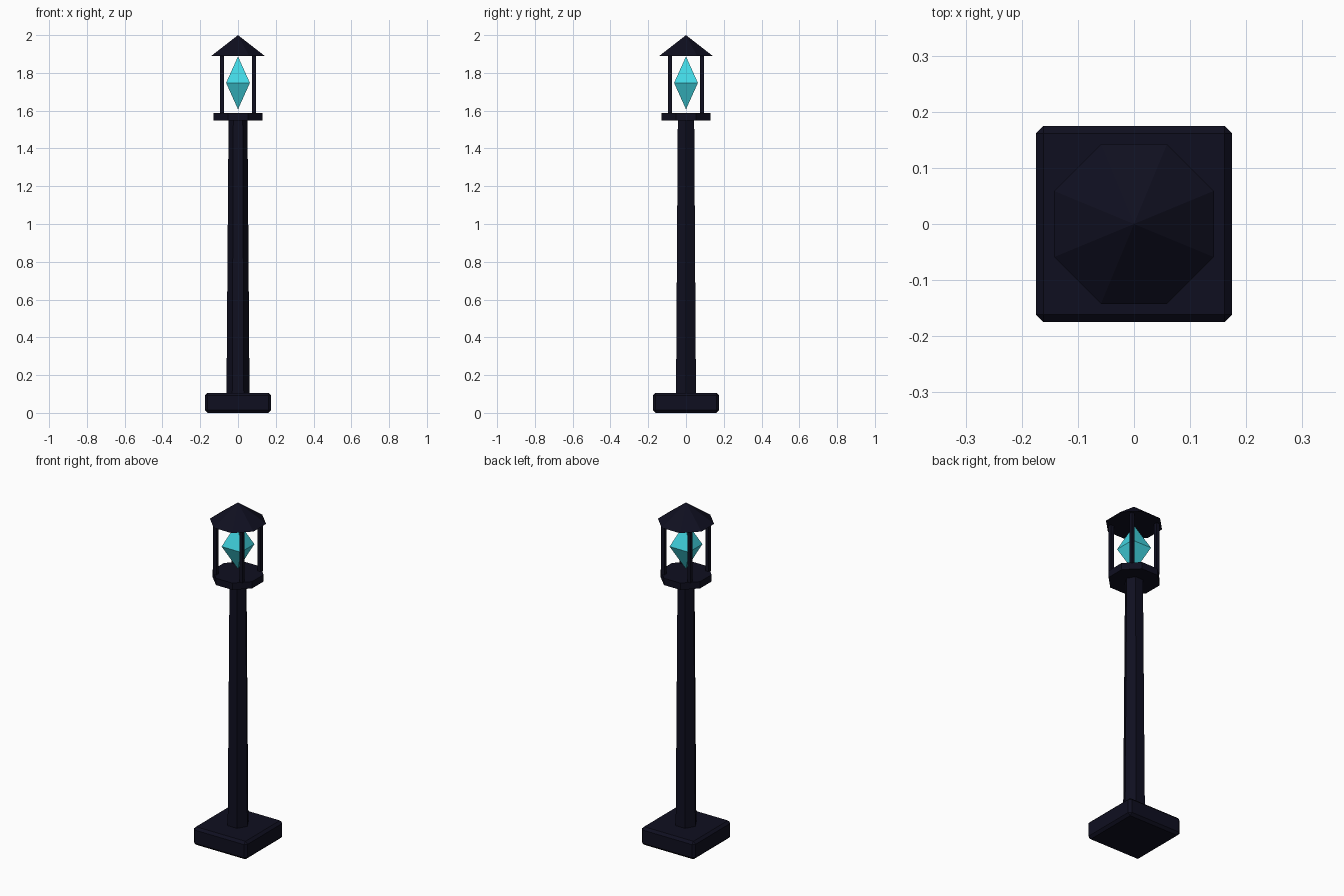
import bpy, bmesh, math
from mathutils import Matrix

if "Cube" in bpy.data.objects:
    bpy.data.objects.remove(bpy.data.objects["Cube"])


def material(name, rgb):
    m = bpy.data.materials.new(name)
    m.diffuse_color = (*rgb, 1.0)
    m.use_nodes = True
    m.node_tree.nodes["Principled BSDF"].inputs["Base Color"].default_value = m.diffuse_color
    return m


IRON = material("dark navy iron", (0.0048, 0.0048, 0.0142))
GLOW = material("cyan crystal", (0.055, 0.68, 0.77))


def finish(name, bm, mat):
    bmesh.ops.recalc_face_normals(bm, faces=bm.faces)
    me = bpy.data.meshes.new(name)
    bm.to_mesh(me)
    bm.free()
    me.materials.append(mat)
    ob = bpy.data.objects.new(name, me)
    bpy.context.collection.objects.link(ob)
    return ob


def prism(name, sides, r1, r2, z1, z2, turn, mat):
    """Tapered prism or pyramid between two heights; turn is in degrees."""
    bm = bmesh.new()
    bmesh.ops.create_cone(bm, cap_ends=True, segments=sides, radius1=r1, radius2=r2, depth=z2 - z1)
    bmesh.ops.remove_doubles(bm, verts=bm.verts, dist=1e-5)
    # put the first corner on +x, then turn
    v = max(bm.verts, key=lambda v: v.co.xy.length)
    a = math.radians(turn) - math.atan2(v.co.y, v.co.x)
    bm.transform(Matrix.Translation((0, 0, (z1 + z2) / 2)) @ Matrix.Rotation(a, 4, 'Z'))
    return finish(name, bm, mat)


def box(name, size, centre, mat, bevel=0):
    bm = bmesh.new()
    bmesh.ops.create_cube(bm, size=1)
    bm.transform(Matrix.Translation(centre) @ Matrix.Diagonal((*size, 1)))
    if bevel:
        bmesh.ops.bevel(bm, geom=bm.edges[:], offset=bevel, segments=1, affect='EDGES', profile=0.5)
    return finish(name, bm, mat)


# foot and pole
box("base", (0.35, 0.35, 0.106), (0, 0, 0.053), IRON, 0.014)
prism("pole", 6, 0.061, 0.05, 0.1, 1.56, 0, IRON)

# lantern platform and roof
prism("lantern_platform", 8, 0.14, 0.14, 1.548, 1.588, 22.5, IRON)
prism("lantern_roof", 8, 0.154, 0, 1.889, 2.0, 22.5, IRON)

# corner posts
for i, (sx, sy) in enumerate([(-1, -1), (1, -1), (1, 1), (-1, 1)]):
    box(f"lantern_post_{i + 1}", (0.02, 0.02, 0.31), (0.085 * sx, 0.085 * sy, 1.74), IRON)

# crystal: two four-sided pyramids sharing a waist
bm = bmesh.new()
waist = [bm.verts.new((0.063 * x, 0.063 * y, 1.747)) for x, y in [(-1, -1), (1, -1), (1, 1), (-1, 1)]]
for z in (1.607, 1.887):
    tip = bm.verts.new((0, 0, z))
    for i in range(4):
        bm.faces.new((waist[i], waist[(i + 1) % 4], tip))
finish("crystal", bm, GLOW)
